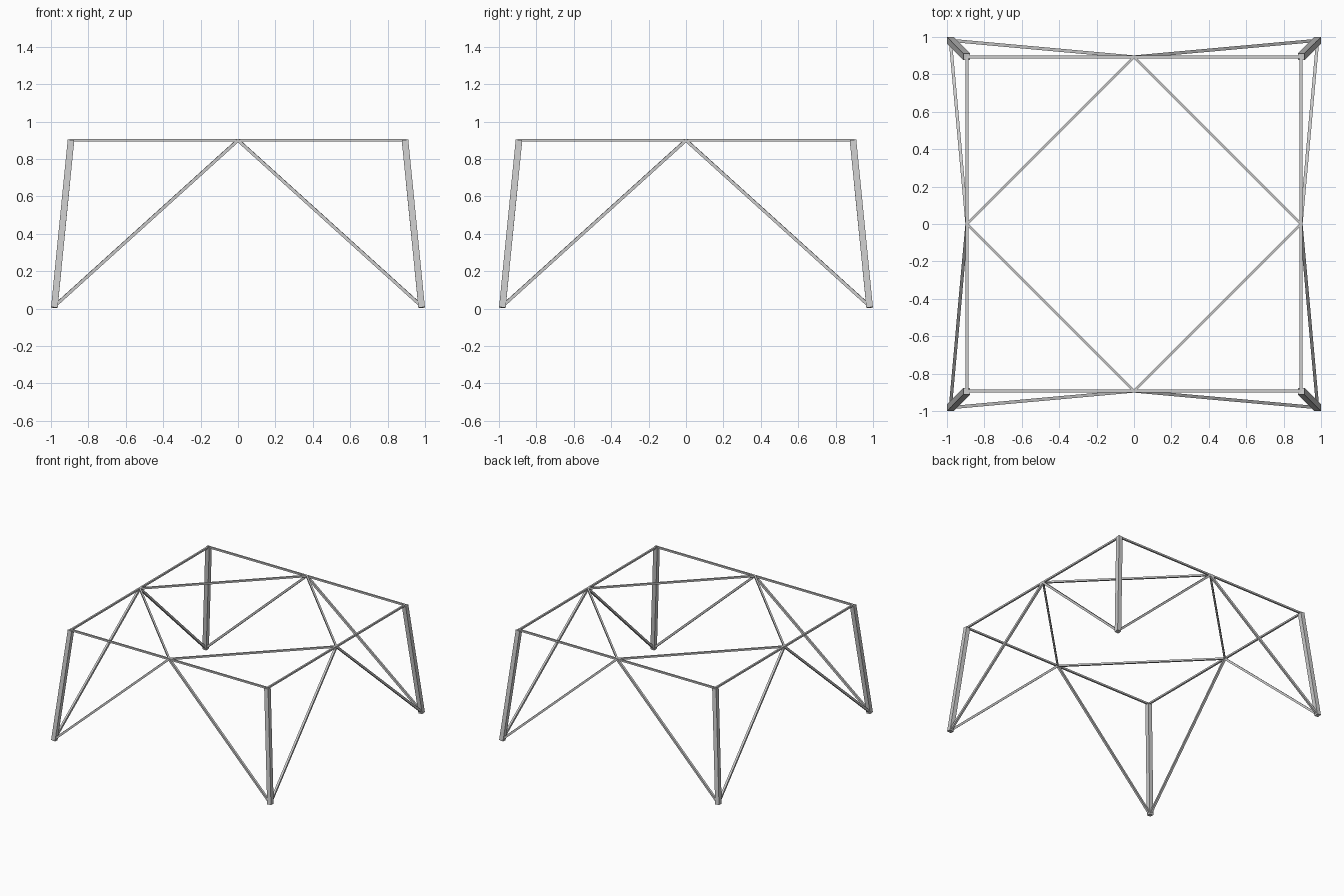
import bpy
from mathutils import Vector, Matrix

cube = bpy.data.objects.get("Cube")
if cube:
    bpy.data.objects.remove(cube, do_unlink=True)

# Single grey metal
metal = bpy.data.materials.new("grey metal")
metal.use_nodes = True
GREY = (0.6, 0.6, 0.6, 1)
metal.diffuse_color = GREY
metal.node_tree.nodes["Principled BSDF"].inputs["Base Color"].default_value = GREY


def bar(name, start, end, width, upright=False):
    """Square bar running between two points."""
    start, end = Vector(start), Vector(end)
    span = end - start
    if upright:
        turn = Vector((0, 0, 1)).rotation_difference(span)
    else:
        turn = span.to_track_quat('Z', 'Y')
    bpy.ops.mesh.primitive_cube_add(size=1)
    obj = bpy.context.object
    obj.name = name
    size = Matrix.Diagonal((width, width, span.length, 1))
    obj.data.transform(Matrix.Translation((start + end) / 2) @ turn.to_matrix().to_4x4() @ size)
    obj.data.materials.append(metal)


FOOT, TOP, HEIGHT = 0.982, 0.893, 0.90
LEG, BRACE, RAIL = 0.035, 0.017, 0.014

corners = {"front_right": (-1, -1), "front_left": (1, -1),
           "back_left": (1, 1), "back_right": (-1, 1)}

for name, (sx, sy) in corners.items():
    foot = (sx * FOOT, sy * FOOT, 0.005)
    corner = (sx * TOP, sy * TOP, HEIGHT)
    side_mid = (sx * TOP, 0, HEIGHT)
    end_mid = (0, sy * TOP, HEIGHT)
    # Splayed leg
    bar(name + "_leg", foot, corner, LEG, upright=True)
    # Top rails from the corner to the two edge midpoints
    bar(name + "_side_rail", corner, side_mid, RAIL)
    bar(name + "_end_rail", corner, end_mid, RAIL)
    # Braces from the foot up to the midpoints
    brace_foot = (foot[0], foot[1], 0.012)
    bar(name + "_side_brace", brace_foot, side_mid, BRACE)
    bar(name + "_end_brace", brace_foot, end_mid, BRACE)
    # Inner diamond rail across the corner
    bar(name + "_diamond_rail", side_mid, end_mid, RAIL)
